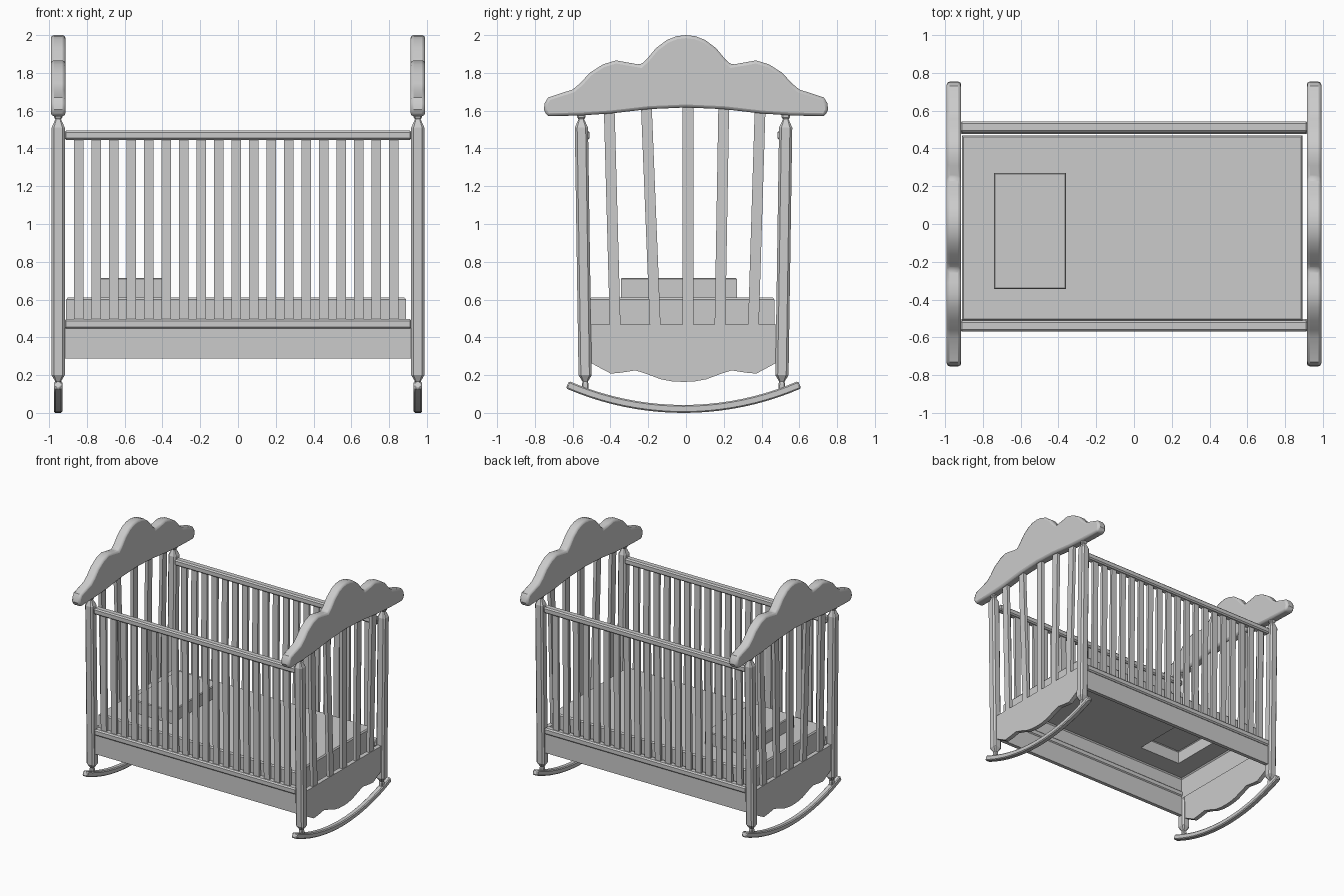
import bpy, bmesh, math
from mathutils import Vector

cube = bpy.data.objects.get("Cube")
if cube:
    bpy.data.objects.remove(cube, do_unlink=True)

# One plain finish for the whole crib
grey = bpy.data.materials.new("plain_grey")
grey.use_nodes = True
GREY = (0.6, 0.6, 0.6, 1)
grey.diffuse_color = GREY
grey.node_tree.nodes["Principled BSDF"].inputs["Base Color"].default_value = GREY

CY = -0.013      # middle of the frame in depth
END_X = 0.952    # middle of the end frames


def finish(name, bm, bevel=0.0, segments=1, smooth=False):
    bmesh.ops.recalc_face_normals(bm, faces=bm.faces)
    mesh = bpy.data.meshes.new(name)
    bm.to_mesh(mesh)
    bm.free()
    mesh.materials.append(grey)
    obj = bpy.data.objects.new(name, mesh)
    bpy.context.collection.objects.link(obj)
    if bevel:
        mod = obj.modifiers.new("soft_edges", 'BEVEL')
        mod.width, mod.segments = bevel, segments
        mod.limit_method, mod.angle_limit = 'ANGLE', math.radians(50)
    if smooth:
        bpy.ops.object.select_all(action='DESELECT')
        obj.select_set(True)
        bpy.context.view_layer.objects.active = obj
        bpy.ops.object.shade_smooth_by_angle(angle=math.radians(30))
    return obj


def loft(bm, rings):
    """Skin a list of equal rings and cap both ends."""
    loops = [[bm.verts.new(p) for p in ring] for ring in rings]
    n = len(loops[0])
    for a, b in zip(loops, loops[1:]):
        for i in range(n):
            bm.faces.new((a[i], a[(i + 1) % n], b[(i + 1) % n], b[i]))
    bm.faces.new(loops[0][::-1])
    bm.faces.new(loops[-1])


def rect(c, wx, wy):
    return [Vector(c) + Vector((sx * wx / 2, sy * wy / 2, 0))
            for sx, sy in ((-1, -1), (1, -1), (1, 1), (-1, 1))]


def bar(name, low, high, wx, wy, bevel=0.0):
    """Straight stick, possibly leaning, between two heights."""
    bm = bmesh.new()
    loft(bm, [rect(low, wx, wy), rect(high, wx, wy)])
    return finish(name, bm, bevel)


def plate(name, outline, x, thick, bevel=0.0, segments=1, smooth=False):
    """Side-view outline (y, z) given thickness along x."""
    bm = bmesh.new()
    loft(bm, [[(x + s * thick / 2, y, z) for y, z in outline] for s in (-1, 1)])
    return finish(name, bm, bevel, segments, smooth)


def mirrored(half, mid=0.0):
    """Mirror a half outline that runs from the outer end to the middle."""
    left = [(mid + y, z) for y, z in half]
    return left + [(mid - y, z) for y, z in reversed(half) if y != 0]


# Outlines, outer end to the middle
crest_top = [(-.753, 1.605), (-.748, 1.64), (-.73, 1.67), (-.6, 1.712), (-.56, 1.745),
             (-.51, 1.80), (-.44, 1.845), (-.37, 1.866), (-.31, 1.855), (-.24, 1.843),
             (-.21, 1.87), (-.16, 1.93), (-.1, 1.975), (-.05, 1.994), (0, 2.0)]
crest_under = [(-.735, 1.57), (-.55, 1.575), (-.4, 1.585), (-.2, 1.608), (0, 1.617)]
scallop = [(-.5, .27), (-.44, .237), (-.385, .208), (-.33, .213), (-.255, .225),
           (-.2, .208), (-.12, .178), (-.06, .167), (0, .164)]
# Post sections: height, width, octagon corner cut
post_rings = [(.12, .034), (.155, .034), (.165, .028), (.2, .07), (1.51, .07),
              (1.555, .03), (1.565, .044), (1.6, .044)]
# End slats: y at the bottom, y at the top
end_slats = [(-.375, -.407), (-.163, -.21), (.01, .01), (.18, .2), (.357, .393)]


def post_y(side, z):
    return CY + side * (0.517 + 0.0165 * z / 1.1 + 0.001)


def post(name, x, side):
    bm = bmesh.new()
    rings = []
    for z, w in post_rings:
        h, c = w / 2, w * 0.32
        rings.append([(x + u, post_y(side, z) + v, z) for u, v in
                      ((-c, -h), (c, -h), (h, -c), (h, c), (c, h), (-c, h), (-h, c), (-h, -c))])
    loft(bm, rings)
    finish(name, bm)


# End frames: crest board, scalloped panel, slats, posts and rocker
for end, s in (("left", 1), ("right", -1)):
    x = s * END_X
    crest = mirrored(crest_top) + mirrored(crest_under)[::-1]
    plate(end + "_crest_board", crest, x, 0.077, 0.016, 2, True)

    panel = mirrored(scallop, CY) + [(CY + .5, .469), (CY - .5, .469)]
    plate(end + "_end_panel", panel, x, 0.035)

    for i, (y0, y1) in enumerate(end_slats):
        bar(f"{end}_end_slat_{i + 1}", (x, y0, .46), (x, y1, 1.63), 0.028, 0.057)

    for face, side in (("front", -1), ("back", 1)):
        post(f"{end}_{face}_post", x, side)

    # Rocker swept along a shallow arc
    radius = 1.56
    reach = math.asin(0.615 / (radius - 0.02))
    angles = [reach * (i / 10 - 1) for i in range(21)]
    arc = [(CY + r * math.sin(a), radius - r * math.cos(a))
           for r, path in ((radius, angles), (radius - 0.042, angles[::-1])) for a in path]
    plate(end + "_rocker", arc, x, 0.045, 0.007, 1, True)

# Long sides: rails, skirt and upright slats
SPAN = 1.84
for face, side in (("front", -1), ("back", 1)):
    y_low, y_top = CY + side * 0.518, CY + side * 0.526
    bar(face + "_top_rail", (0, y_top, 1.445), (0, y_top, 1.495), SPAN, 0.058, 0.01)
    bar(face + "_lower_rail", (0, y_low, .446), (0, y_low, .497), SPAN, 0.058, 0.01)
    bar(face + "_skirt", (0, y_low, .288), (0, y_low, .45), SPAN, 0.03)
    for i in range(19):
        x = -0.844 + i * 0.0927
        bar(f"{face}_slat_{i + 1}", (x, y_low, .48), (x, y_top, 1.46), 0.05, 0.022)

# Mattress and pillow: one hollow cover, open underneath
bm = bmesh.new()
steps = [(-.91, .89, -.51, .468, .43), (-.91, .89, -.51, .468, .6),
         (-.902, .882, -.502, .46, .61), (-.74, -.36, -.345, .27, .61),
         (-.74, -.36, -.345, .27, .708), (-.734, -.366, -.339, .264, .714)]
loops = [[bm.verts.new(p) for p in ((a, c, z), (b, c, z), (b, d, z), (a, d, z))]
         for a, b, c, d, z in steps]
for lo, hi in zip(loops, loops[1:]):
    for i in range(4):
        bm.faces.new((lo[i], lo[(i + 1) % 4], hi[(i + 1) % 4], hi[i]))
bm.faces.new(loops[-1])
finish("mattress_and_pillow", bm)
